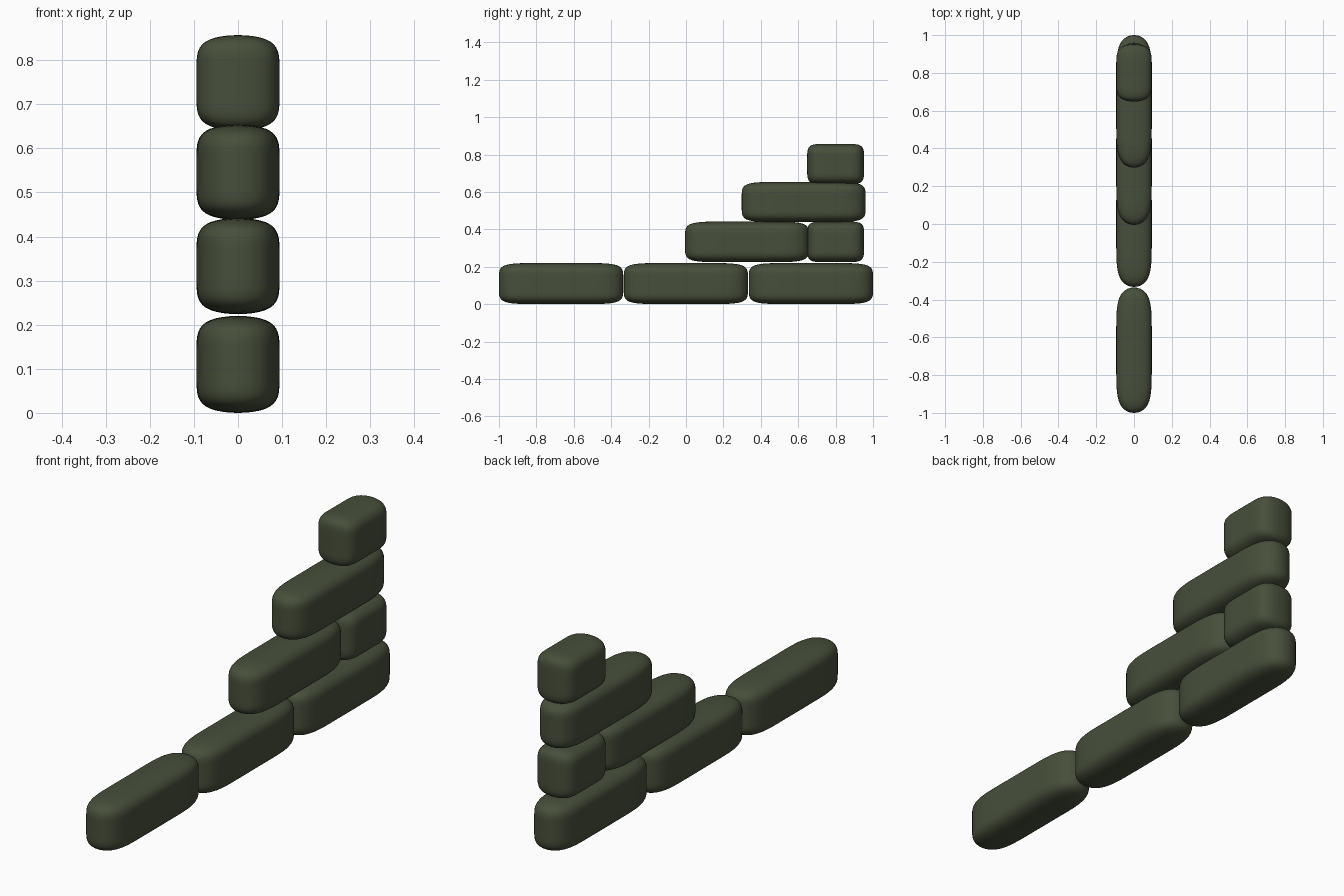
import bpy, bmesh

if "Cube" in bpy.data.objects:
    bpy.data.objects.remove(bpy.data.objects["Cube"])

mat = bpy.data.materials.new("olive_canvas")
mat.diffuse_color = (0.063, 0.078, 0.042, 1)
mat.use_nodes = True
mat.node_tree.nodes["Principled BSDF"].inputs["Base Color"].default_value = mat.diffuse_color


def bag_mesh():
    """Unit sandbag: box cut in thirds along y and z, subdivided, bounds -0.5..0.5."""
    bm = bmesh.new()
    bmesh.ops.create_cube(bm, size=1)
    for axis in ((0, 1, 0), (0, 0, 1)):
        for d in (-1 / 6, 1 / 6):
            bmesh.ops.bisect_plane(bm, geom=bm.verts[:] + bm.edges[:] + bm.faces[:],
                                   plane_co=[a * d for a in axis], plane_no=axis)
    cage = bpy.data.meshes.new("bag_cage")
    bm.to_mesh(cage)
    bm.free()
    ob = bpy.data.objects.new("bag_cage", cage)
    bpy.context.collection.objects.link(ob)
    mod = ob.modifiers.new("soften", 'SUBSURF')
    mod.levels = mod.render_levels = 3
    dg = bpy.context.evaluated_depsgraph_get()
    me = bpy.data.meshes.new_from_object(ob.evaluated_get(dg))
    bpy.data.objects.remove(ob)
    size = [2 * max(abs(v.co[i]) for v in me.vertices) for i in range(3)]
    for v in me.vertices:
        v.co = [v.co[i] / size[i] for i in range(3)]
    me.shade_smooth()
    return me


unit_bag = bag_mesh()


def bag(name, y0, y1, z0, z1):
    me = unit_bag.copy()
    for v in me.vertices:
        v.co = (v.co.x * 0.188, v.co.y * (y1 - y0), v.co.z * (z1 - z0))
    me.materials.append(mat)
    ob = bpy.data.objects.new(name, me)
    ob.location = (0, (y0 + y1) / 2, (z0 + z1) / 2)
    bpy.context.collection.objects.link(ob)


# bottom row
bag("bottom_sandbag_front", -1.0, -0.336, 0.0, 0.22)
bag("bottom_sandbag_middle", -0.333, 0.331, 0.0, 0.22)
bag("bottom_sandbag_back", 0.336, 1.0, 0.0, 0.22)
# second row
bag("second_sandbag_long", -0.005, 0.658, 0.224, 0.442)
bag("second_sandbag_short", 0.648, 0.952, 0.224, 0.442)
# third row
bag("third_sandbag", 0.298, 0.96, 0.438, 0.654)
# top half bag
bag("top_sandbag_short", 0.648, 0.952, 0.641, 0.857)
